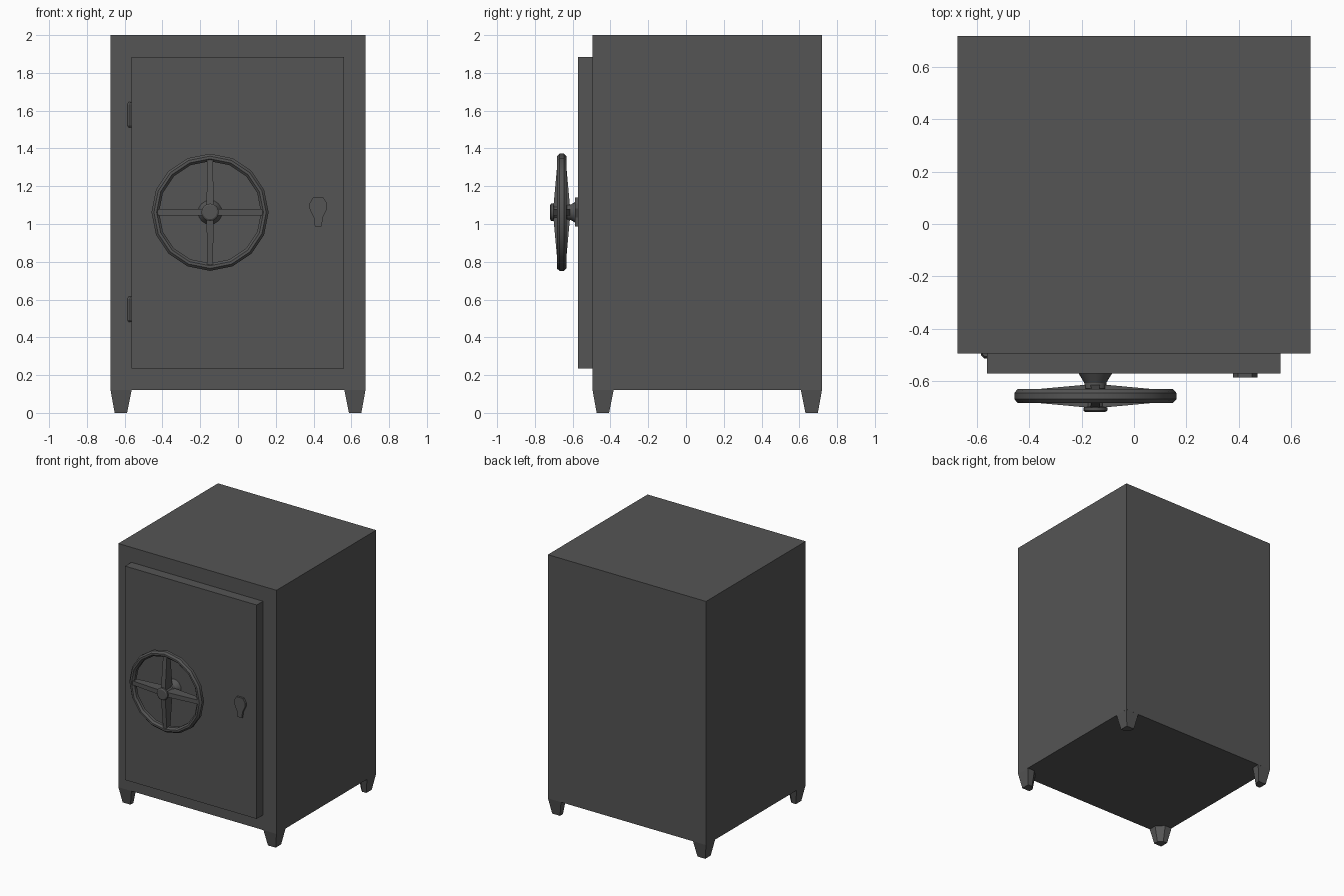
import bpy, bmesh, math

if "Cube" in bpy.data.objects:
    bpy.data.objects.remove(bpy.data.objects["Cube"])

mat = bpy.data.materials.new("dark grey steel")
mat.diffuse_color = (0.09, 0.09, 0.09, 1)
mat.use_nodes = True
mat.node_tree.nodes["Principled BSDF"].inputs["Base Color"].default_value = mat.diffuse_color


def finish(name, bm, smooth=False):
    bmesh.ops.recalc_face_normals(bm, faces=bm.faces[:])
    me = bpy.data.meshes.new(name)
    bm.to_mesh(me)
    bm.free()
    me.materials.append(mat)
    if smooth:
        me.shade_smooth()
        me.set_sharp_from_angle(angle=math.radians(30))
    ob = bpy.data.objects.new(name, me)
    bpy.context.collection.objects.link(ob)
    return ob


def skin(name, loops, smooth=False, caps=True, closed=False):
    """Join matching point loops with quads."""
    bm = bmesh.new()
    rows = [[bm.verts.new(p) for p in loop] for loop in loops]
    n = len(rows[0])
    pairs = list(zip(rows, rows[1:]))
    if closed:
        pairs.append((rows[-1], rows[0]))
    for a, b in pairs:
        for i in range(n):
            j = (i + 1) % n
            bm.faces.new((a[i], a[j], b[j], b[i]))
    if caps and not closed:
        bm.faces.new(rows[0])
        bm.faces.new(rows[-1])
    return finish(name, bm, smooth)


def box(name, x0, x1, y0, y1, z0, z1):
    return skin(name, [[(x0, y0, z), (x1, y0, z), (x1, y1, z), (x0, y1, z)] for z in (z0, z1)])


def lathe(name, profile, n, cx, cz, closed=False):
    """Revolve (radius, y) points about an axis along y."""
    loops = [[(cx + r * math.cos(2 * math.pi * i / n), y, cz + r * math.sin(2 * math.pi * i / n))
              for i in range(n)] for r, y in profile]
    return skin(name, loops, True, True, closed)


# cabinet and door
box("safe_body", -0.675, 0.675, -0.495, 0.72, 0.12, 2.0)
box("safe_door", -0.563, 0.56, -0.572, -0.49, 0.235, 1.885)

# four tapered corner feet with a chamfered inner corner
for sx, xn in ((-1, "left"), (1, "right")):
    for sy, yn in ((-1, "front"), (1, "back")):
        cx, cy = sx * 0.675, (-0.495 if sy < 0 else 0.72)

        def ring(a, b, c, z):
            pts = [(a, a), (b, a), (b, c), (c, b), (a, b)]
            return [(cx - sx * u, cy - sy * v, z) for u, v in pts]

        skin(f"{yn}_{xn}_foot", [ring(0.022, 0.088, 0.058, 0), ring(0, 0.112, 0.06, 0.122)])

# hinges with tapered ends
for z0, n in ((0.48, "lower_hinge"), (1.51, "upper_hinge")):
    loops = []
    for z, r in ((z0, 0.017), (z0 + 0.012, 0.025), (z0 + 0.123, 0.025), (z0 + 0.135, 0.017)):
        loops.append([(-0.563 + r * math.cos(a * math.pi / 4 + math.pi / 8),
                       -0.492 + r * math.sin(a * math.pi / 4 + math.pi / 8), z) for a in range(8)])
    skin(n, loops, True)

# hand wheel: rim, hub and four tapering spokes
WX, WZ, WY = -0.148, 1.062, -0.658
lathe("wheel_rim", [(0.31, WY - 0.012), (0.31, WY + 0.012), (0.297, WY + 0.026), (0.283, WY + 0.026),
                    (0.27, WY + 0.012), (0.27, WY - 0.012), (0.283, WY - 0.026), (0.297, WY - 0.026)],
      16, WX, WZ, True)
lathe("wheel_hub", [(0.065, -0.57), (0.042, -0.608), (0.042, -0.63), (0.034, -0.635),
                    (0.034, -0.698), (0.046, -0.702), (0.046, -0.714), (0.037, -0.72)], 16, WX, WZ)
for k in range(4):
    c, s = round(math.cos(k * math.pi / 2)), round(math.sin(k * math.pi / 2))
    loops = []
    for r, d, w in ((0.0, 0.044, 0.018), (0.04, 0.043, 0.018), (0.28, 0.021, 0.016)):
        loops.append([(WX + r * c - u * s, WY + v, WZ + r * s + u * c)
                      for u, v in ((-w, -d), (w, -d), (w, d), (-w, d))])
    skin(f"wheel_spoke_{k + 1}", loops)

# keyhole plate: rounded head tapering to a narrow foot
outline = [(0.018, -0.077), (0.024, -0.03), (0.047, 0.018), (0.047, 0.045), (0.027, 0.077)]
outline += [(-x, z) for x, z in reversed(outline)]
skin("keyhole_plate", [[(0.425 + x, y, 1.064 + z) for x, z in outline] for y in (-0.57, -0.587)])
